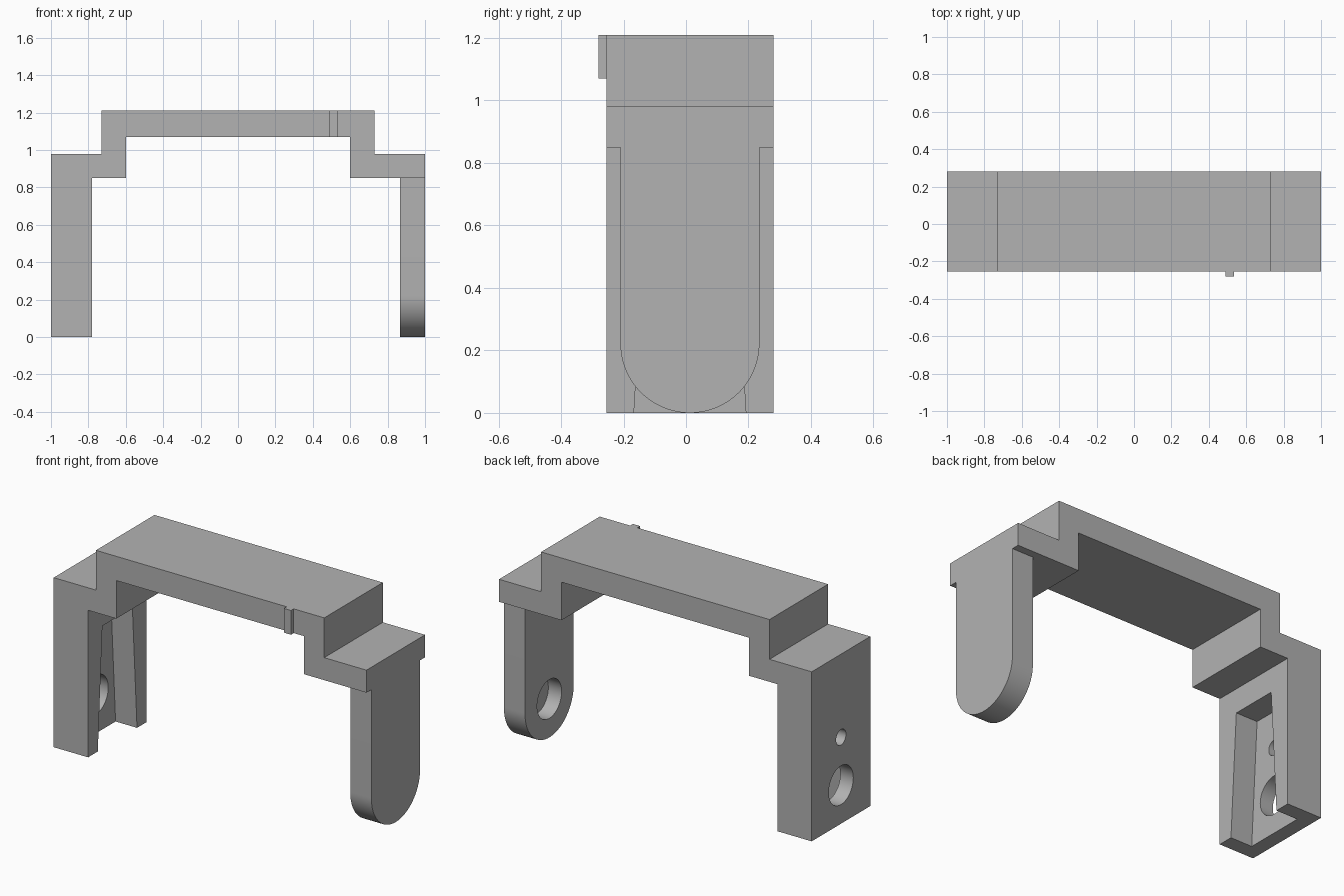
import bpy
import bmesh
from math import pi, cos, sin
from mathutils import Vector

cube = bpy.data.objects.get("Cube")
if cube:
    bpy.data.objects.remove(cube, do_unlink=True)

grey = bpy.data.materials.new("plain grey")
grey.use_nodes = True
GREY = (0.448, 0.448, 0.448, 1)
grey.diffuse_color = GREY
grey.node_tree.nodes["Principled BSDF"].inputs["Base Color"].default_value = GREY

FRONT, BACK = -0.255, 0.28
MID = (FRONT + BACK) / 2      # centre line of the legs
PIVOT = 0.2225                # height of the pivot holes and foot radius


def prism(name, outline, axis, start, end):
    """Extrude a 2D outline along x (outline is y, z) or y (outline is x, z)."""
    def place(p, d):
        return (d, p[0], p[1]) if axis == "x" else (p[0], d, p[1])
    bm = bmesh.new()
    face = bm.faces.new([bm.verts.new(place(p, start)) for p in outline])
    new = bmesh.ops.extrude_face_region(bm, geom=[face])["geom"]
    shift = Vector(place((0, 0), end - start))
    bmesh.ops.translate(bm, vec=shift, verts=[v for v in new if isinstance(v, bmesh.types.BMVert)])
    bmesh.ops.recalc_face_normals(bm, faces=bm.faces)
    mesh = bpy.data.meshes.new(name)
    bm.to_mesh(mesh)
    bm.free()
    mesh.materials.append(grey)
    obj = bpy.data.objects.new(name, mesh)
    bpy.context.collection.objects.link(obj)
    return obj


def arc(y, z, radius, start, end, steps):
    angles = [start + (end - start) * i / steps for i in range(steps + 1)]
    return [(y + radius * cos(a), z + radius * sin(a)) for a in angles]


def disc(z, radius):
    return arc(MID, z, radius, 0, 2 * pi, 64)[:-1]


def combine(target, tool, operation):
    """Apply a boolean and discard the tool object."""
    mod = target.modifiers.new(operation.lower(), "BOOLEAN")
    mod.operation = operation
    mod.solver = "EXACT"
    mod.object = tool
    bpy.ops.object.select_all(action="DESELECT")
    bpy.context.view_layer.objects.active = target
    target.select_set(True)
    bpy.ops.object.modifier_apply(modifier=mod.name)
    bpy.data.objects.remove(tool, do_unlink=True)


# Stepped beam with the square leg in one profile
half = [(0.73, 1.21), (0.73, 0.98), (1, 0.98), (1, 0.85), (0.6, 0.85), (0.6, 1.07)]
other = [(-x, z) for x, z in reversed(half)]
other[2:3] = [(-0.78, 0.85), (-0.78, 0), (-1, 0)]
bracket = prism("bracket", half + [p for p in other if p != (-1, 0.85)], "y", FRONT, BACK)

# Round-ended leg with a blind pivot hole on its inner side
foot = arc(MID, PIVOT, PIVOT, pi, 2 * pi, 48)
foot += [(MID + PIVOT, 0.85), (MID - PIVOT, 0.85)]
round_leg = prism("round_leg", foot, "x", 0.865, 1)
combine(round_leg, prism("blind_hole", disc(PIVOT, 0.112), "x", 0.8, 0.95), "DIFFERENCE")
combine(bracket, round_leg, "UNION")

# Small tab on the front of the beam
tab = [(0.49, 1.07), (0.535, 1.07), (0.535, 1.21), (0.49, 1.21)]
combine(bracket, prism("tab", tab, "y", -0.28, FRONT), "UNION")

# Tapered slot on the inner side of the square leg, open at the bottom
slot = [(MID - 0.185, -0.1), (MID + 0.185, -0.1), (MID + 0.137, 0.71), (MID - 0.137, 0.71)]
combine(bracket, prism("slot", slot, "x", -0.917, -0.7), "DIFFERENCE")

# Through holes in the square leg
for height, radius in ((PIVOT, 0.112), (0.5, 0.045)):
    combine(bracket, prism("hole", disc(height, radius), "x", -1.1, -0.85), "DIFFERENCE")

bpy.ops.object.shade_smooth_by_angle()
